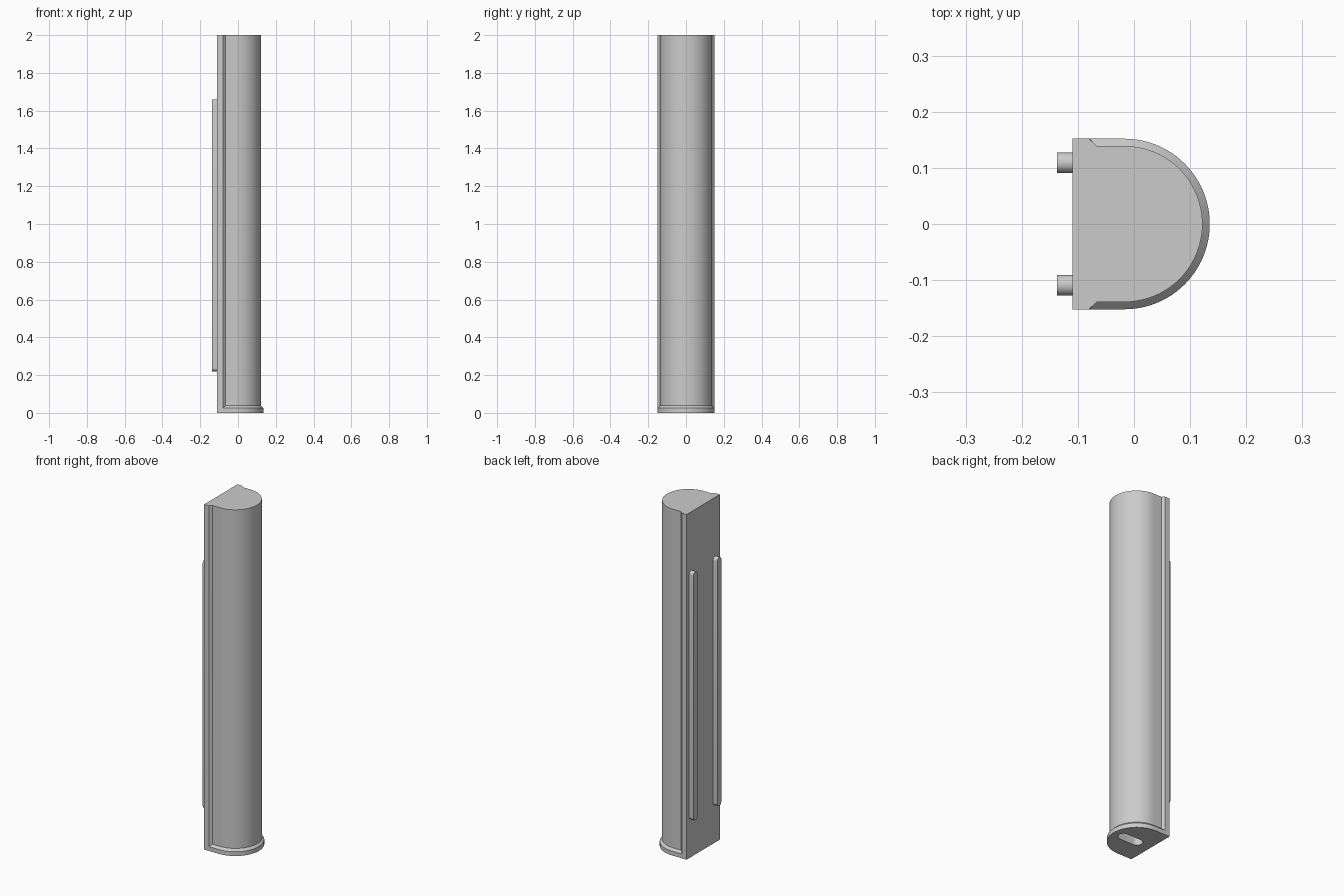
import bpy, bmesh
from math import pi, sin, cos, radians

cube = bpy.data.objects.get("Cube")
if cube:
    bpy.data.objects.remove(cube)

grey = bpy.data.materials.new("plain grey")
grey.use_nodes = True
grey.diffuse_color = (0.6, 0.6, 0.6, 1)
grey.node_tree.nodes["Principled BSDF"].inputs["Base Color"].default_value = (0.6, 0.6, 0.6, 1)

BACK = -0.11       # flat mounting face
CENTRE = -0.017    # centre of the rounded side
R_BODY, R_BASE = 0.139, 0.152
RIM_X = -0.08      # where the full width side strips end


def arc(cx, r, start, end, n):
    return [(cx + r * cos(start + (end - start) * i / n),
             r * sin(start + (end - start) * i / n)) for i in range(n + 1)]


def finish(bm, name):
    bmesh.ops.recalc_face_normals(bm, faces=bm.faces)
    mesh = bpy.data.meshes.new(name)
    bm.to_mesh(mesh)
    bm.free()
    obj = bpy.data.objects.new(name, mesh)
    bpy.context.collection.objects.link(obj)
    mesh.materials.append(grey)
    return obj


def loft(name, rings):
    """Closed solid through rings of equal point count."""
    bm = bmesh.new()
    loops = [[bm.verts.new(p) for p in ring] for ring in rings]
    for low, high in zip(loops, loops[1:]):
        for i in range(len(low)):
            j = (i + 1) % len(low)
            bm.faces.new((low[i], low[j], high[j], high[i]))
    bm.faces.new(loops[0][::-1])
    bm.faces.new(loops[-1])
    return finish(bm, name)


def section(r, z):
    """D-shaped outline with side strips at full width."""
    step = R_BASE - r
    pts = [(BACK, -R_BASE), (RIM_X, -R_BASE), (RIM_X + step + 0.0005, -r)]
    pts += arc(CENTRE, r, -pi / 2, pi / 2, 48)
    pts += [(RIM_X + step + 0.0005, r), (RIM_X, R_BASE), (BACK, R_BASE)]
    return [(x, y, z) for x, y in pts]


def stadium(half, r):
    """Rounded slot outline, long in the first coordinate."""
    return arc(half, r, -pi / 2, pi / 2, 12) + arc(-half, r, pi / 2, 1.5 * pi, 12)


# Column with a flared foot
body = loft("column_body", [section(R_BASE, 0), section(R_BASE, 0.025),
                            section(R_BODY, 0.038), section(R_BODY, 2)])

# Rounded slot in the underside
cutter = loft("slot_cutter", [[(x + 0.025, y, z) for x, y in stadium(0.045, 0.03)]
                              for z in (-0.05, 0.3)])
cutter.hide_render = True
cut = body.modifiers.new("slot", 'BOOLEAN')
cut.object = cutter
cut.solver = 'EXACT'
bpy.context.view_layer.update()
bpy.context.view_layer.objects.active = body
bpy.ops.object.modifier_apply(modifier=cut.name)
bpy.data.objects.remove(cutter)

# Mounting rails on the flat face
parts = [body]
for side, name in ((1, "left_rail"), (-1, "right_rail")):
    outline = stadium(0.7015, 0.0185)
    parts.append(loft(name, [[(x, side * 0.109 + w, 0.94 + h) for h, w in outline]
                             for x in (-0.137, BACK + 0.002)]))

bpy.ops.object.select_all(action='DESELECT')
for obj in parts:
    obj.select_set(True)
bpy.context.view_layer.objects.active = body
bpy.ops.object.shade_smooth_by_angle(angle=radians(30))
